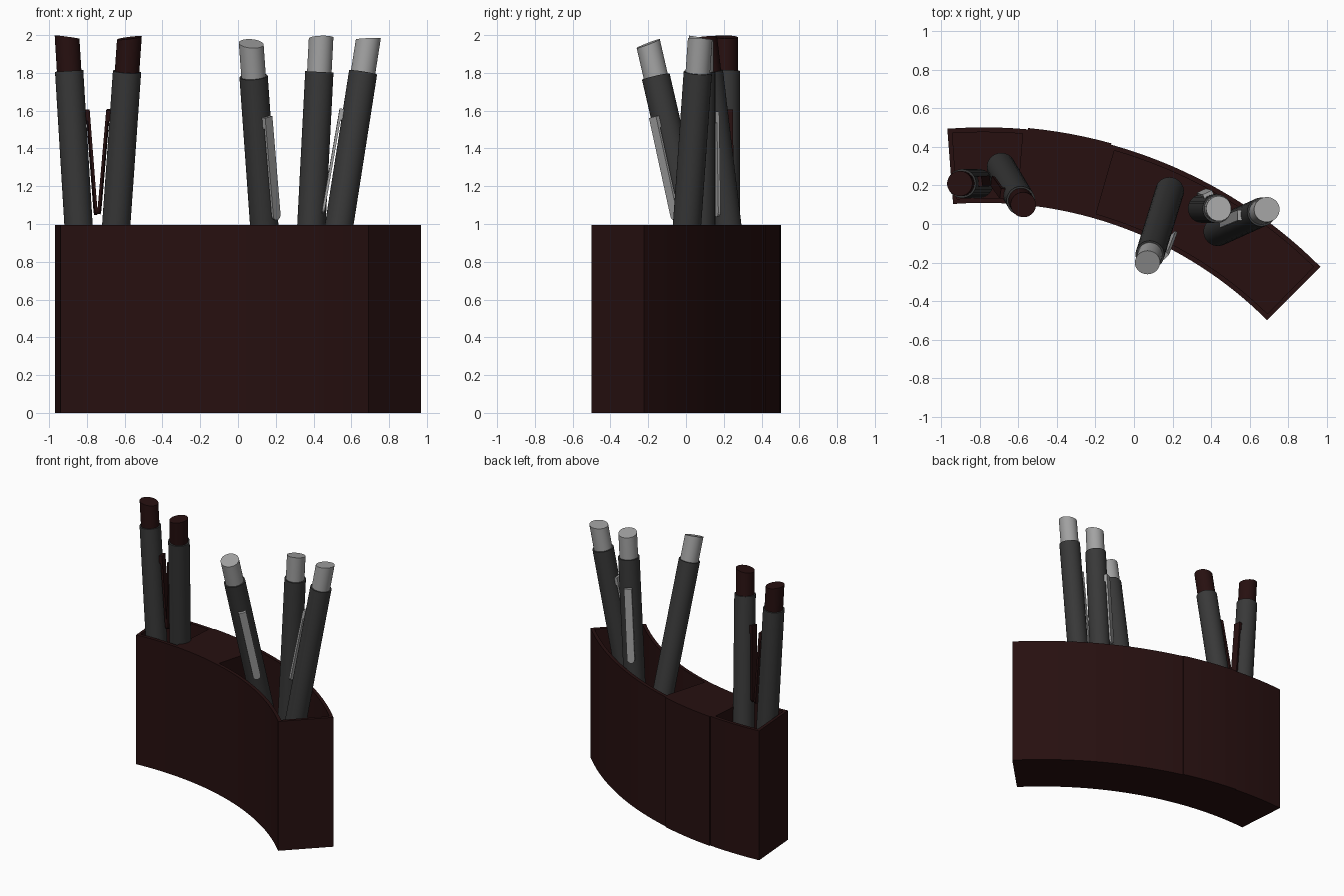
import bpy, bmesh, math
from mathutils import Vector, Matrix

cube = bpy.data.objects.get("Cube")
if cube:
    bpy.data.objects.remove(cube, do_unlink=True)


def material(name, color):
    m = bpy.data.materials.new(name)
    m.use_nodes = True
    m.diffuse_color = (*color, 1)
    bsdf = next(n for n in m.node_tree.nodes if n.type == 'BSDF_PRINCIPLED')
    bsdf.inputs["Base Color"].default_value = (*color, 1)
    bsdf.inputs["Roughness"].default_value = 0.6
    return m


MAROON = material("dark_maroon", (0.02, 0.005, 0.005))
CHARCOAL = material("charcoal", (0.04, 0.04, 0.04))
SILVER = material("light_grey", (0.36, 0.36, 0.36))

CENTRE = Vector((-0.78, -1.97, 0))     # centre of the curved holder
R_IN, R_OUT = 2.08, 2.472
WALL = 0.025


def finish(name, bm, mat, matrix=None):
    bmesh.ops.recalc_face_normals(bm, faces=bm.faces)
    mesh = bpy.data.meshes.new(name)
    bm.to_mesh(mesh)
    bm.free()
    mesh.materials.append(mat)
    ob = bpy.data.objects.new(name, mesh)
    bpy.context.collection.objects.link(ob)
    if matrix:
        ob.matrix_world = matrix
    return ob


def smooth(ob):
    bpy.ops.object.select_all(action='DESELECT')
    ob.select_set(True)
    bpy.context.view_layer.objects.active = ob
    bpy.ops.object.shade_smooth_by_angle(angle=math.radians(30))


def prism(bm, outline, depth):
    """Extrude a closed outline of points along the depth vector."""
    face = bm.faces.new([bm.verts.new(p) for p in outline])
    new = bmesh.ops.extrude_face_region(bm, geom=[face])["geom"]
    verts = [v for v in new if isinstance(v, bmesh.types.BMVert)]
    bmesh.ops.translate(bm, verts=verts, vec=depth)


def arc_block(name, r0, r1, a0, a1, z0, z1, mat):
    """Curved slab between two radii and two angles in degrees."""
    n = max(4, int(abs(a1 - a0) / 1.5))
    angles = [math.radians(a0 + (a1 - a0) * i / n) for i in range(n + 1)]

    def ring(r, seq):
        return [CENTRE + Vector((r * math.cos(a), r * math.sin(a), z0)) for a in seq]
    bm = bmesh.new()
    prism(bm, ring(r0, angles) + ring(r1, reversed(angles)), (0, 0, z1 - z0))
    return finish(name, bm, mat)


# Curved holder with a pocket at each end and a solid middle
A_LEFT, A_MID_L, A_MID_R, A_RIGHT = 94.4, 84.7, 74.5, 45
holder = arc_block("holder", R_IN, R_OUT, A_RIGHT, A_LEFT, 0, 0.995, MAROON)
margin = math.degrees(WALL / R_OUT)
for start, end in ((A_RIGHT, A_MID_R), (A_MID_L, A_LEFT)):
    cutter = arc_block("pocket_cutter", R_IN + WALL, R_OUT - WALL,
                       start + margin, end - margin, 0.3, 1.2, MAROON)
    cutter.hide_render = True
    mod = holder.modifiers.new("pocket", 'BOOLEAN')
    mod.operation = 'DIFFERENCE'
    mod.solver = 'EXACT'
    mod.object = cutter
    bpy.context.view_layer.objects.active = holder
    bpy.ops.object.modifier_apply(modifier=mod.name)
    bpy.data.objects.remove(cutter, do_unlink=True)
smooth(holder)

# Thin cover panel on the back of the solid middle
smooth(arc_block("back_panel", R_OUT - 0.002, R_OUT + 0.007, A_MID_R, A_MID_L, 0, 0.995, MAROON))


def cylinder(bm, radius, z0, z1):
    ret = bmesh.ops.create_cone(bm, cap_ends=True, segments=32, radius1=radius,
                                radius2=radius, depth=z1 - z0)
    bmesh.ops.translate(bm, verts=ret["verts"], vec=(0, 0, (z0 + z1) / 2))
    return ret["verts"]


def pen(name, bottom, top, clip_angle, mat):
    """Pen along bottom-top, local +x being the clip side."""
    bottom, top = Vector(bottom), Vector(top)
    axis = (top - bottom).normalized()
    length = (top - bottom).length
    a = math.radians(clip_angle)
    side = Vector((math.cos(a), math.sin(a), 0))
    side = (side - axis * side.dot(axis)).normalized()
    frame = Matrix((side, axis.cross(side), axis)).transposed().to_4x4()
    frame.translation = bottom

    # Barrel
    body_top = length - 0.18
    bm = bmesh.new()
    cylinder(bm, 0.075, 0, body_top)
    smooth(finish(name + "_barrel", bm, CHARCOAL, frame))

    # Cap with its end cut on a slant, lower on the clip side
    bm = bmesh.new()
    for v in cylinder(bm, 0.065, body_top - 0.02, length):
        if v.co.z > body_top:
            v.co.z -= 0.2 * v.co.x
    smooth(finish(name + "_cap", bm, mat, frame))

    # Clip: rounded strip joined to the barrel by a small block
    c_top, c_low, half = body_top - 0.21, body_top - 0.77, 0.027
    outline = [Vector((0.079, half, c_top)), Vector((0.079, -half, c_top))]
    for i in range(9):
        t = math.pi * i / 8
        outline.append(Vector((0.088, -half * math.cos(t), c_low + half * (1 - math.sin(t)))))
    bm = bmesh.new()
    prism(bm, outline, (0.014, 0, 0))
    block = [Vector((0.06, y, z)) for y, z in ((-half, c_top - 0.06), (half, c_top - 0.06),
                                               (half, c_top), (-half, c_top))]
    prism(bm, block, (0.028, 0, 0))
    finish(name + "_clip", bm, mat, frame)


# Pens standing in the two pockets
pen("first_maroon_pen", (-0.805, 0.21, 0.35), (-0.905, 0.21, 1.99), 8, MAROON)
pen("second_maroon_pen", (-0.69, 0.295, 0.35), (-0.575, 0.10, 1.985), 172, MAROON)
pen("first_grey_pen", (0.185, 0.17, 0.35), (0.07, -0.20, 1.955), -46, SILVER)
pen("second_grey_pen", (0.355, 0.08, 0.35), (0.44, 0.08, 1.985), 115, SILVER)
pen("third_grey_pen", (0.435, -0.04, 0.35), (0.69, 0.075, 1.98), 182, SILVER)
